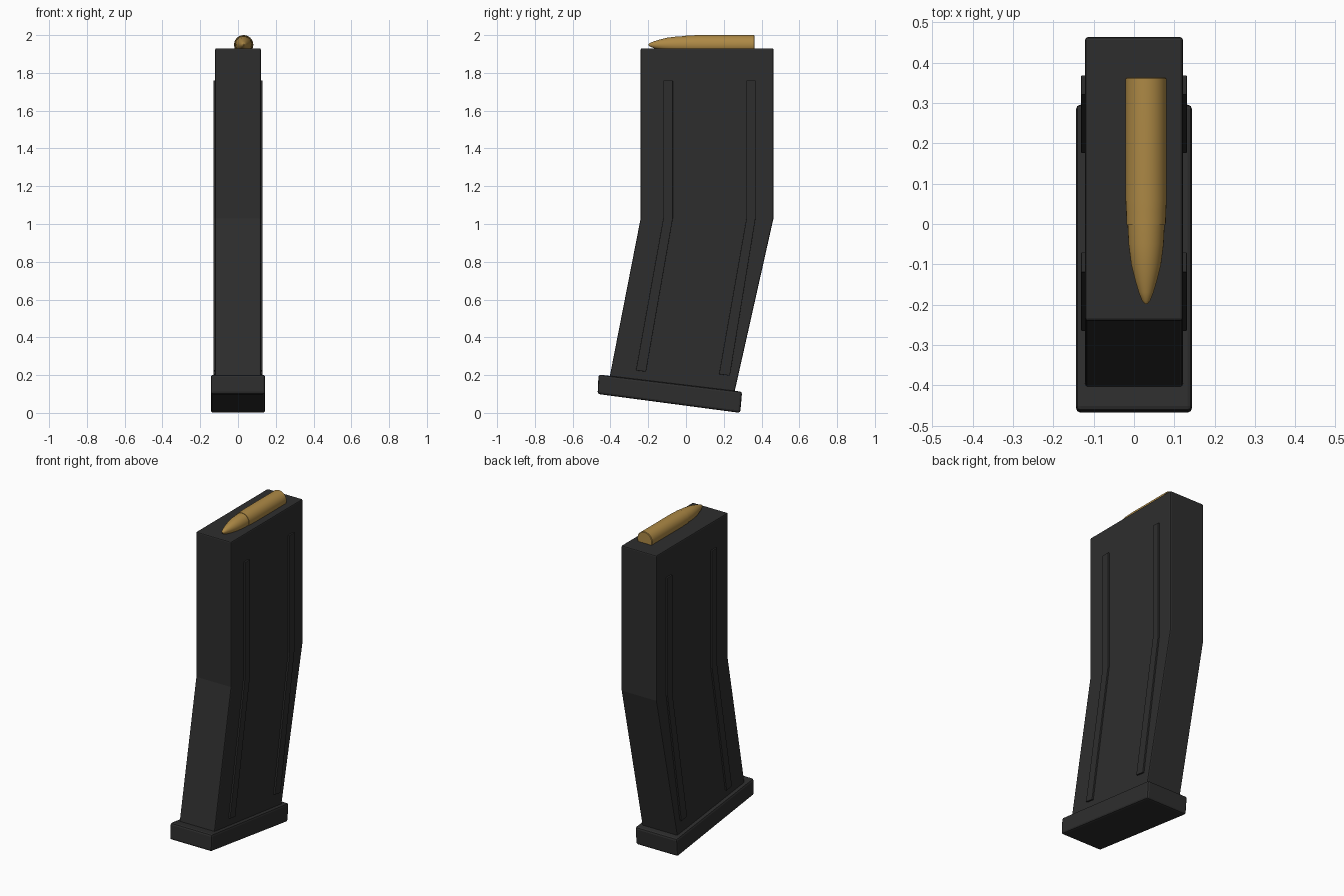
import bpy, bmesh, math

if "Cube" in bpy.data.objects:
    bpy.data.objects.remove(bpy.data.objects["Cube"])

def material(name, rgb):
    m = bpy.data.materials.new(name)
    m.diffuse_color = (*rgb, 1)
    m.use_nodes = True
    m.node_tree.nodes["Principled BSDF"].inputs["Base Color"].default_value = m.diffuse_color
    return m

DARK = material("dark polymer", (0.027, 0.027, 0.027))
BRASS = material("brass", (0.42, 0.25, 0.06))

def finish(bm, name, mat):
    bmesh.ops.recalc_face_normals(bm, faces=bm.faces)
    me = bpy.data.meshes.new(name)
    bm.to_mesh(me)
    bm.free()
    me.materials.append(mat)
    ob = bpy.data.objects.new(name, me)
    bpy.context.collection.objects.link(ob)
    return ob

def slab(name, profile, x0, x1, bevel):
    """Extrude a (y, z) side profile from x0 to x1."""
    bm = bmesh.new()
    f = bm.faces.new([bm.verts.new((x0, y, z)) for y, z in profile])
    r = bmesh.ops.extrude_face_region(bm, geom=[f])
    for v in r["geom"]:
        if isinstance(v, bmesh.types.BMVert):
            v.co.x = x1
    ob = finish(bm, name, DARK)
    if bevel:
        b = ob.modifiers.new("bevel", "BEVEL")
        b.width = bevel
        b.segments = 2
        b.limit_method = 'ANGLE'
        b.angle_limit = math.radians(30)
    return ob

# Bent box body
slab("body", [(-0.24, 1.93), (-0.24, 1.03), (-0.41, 0.16), (0.25, 0.08),
              (0.463, 1.03), (0.463, 1.93)], -0.121, 0.121, 0.007)

# Tilted base plate
slab("base_plate", [(-0.463, 0.203), (-0.468, 0.1), (0.287, 0.0), (0.297, 0.112)],
     -0.144, 0.144, 0.012)

# Raised ribs on both sides, following the bend
ribs = {
    "front_rib": [(-0.12, 1.76), (-0.12, 1.03), (-0.265, 0.225), (-0.212, 0.218),
                  (-0.07, 1.03), (-0.07, 1.76)],
    "back_rib": [(0.32, 1.76), (0.32, 1.03), (0.175, 0.205), (0.232, 0.197),
                 (0.368, 1.03), (0.368, 1.76)],
}
for name, prof in ribs.items():
    for side, s in (("right", 1), ("left", -1)):
        slab(f"{side}_{name}", prof, s * 0.11, s * 0.131, 0.002)

# Turned parts of the top cartridge, lying along y
def turned(name, profile, seg=32):
    bm = bmesh.new()
    rings = []
    for y, r in profile:
        rings.append([bm.verts.new((0.03 + r * math.cos(a), y, 1.949 + r * math.sin(a)))
                      for a in (2 * math.pi * i / seg for i in range(seg))])
    for a, b in zip(rings, rings[1:]):
        for i in range(seg):
            j = (i + 1) % seg
            bm.faces.new((a[i], a[j], b[j], b[i]))
    bm.faces.new(rings[0])
    bm.faces.new(rings[-1])
    ob = finish(bm, name, BRASS)
    bpy.context.view_layer.objects.active = ob
    ob.select_set(True)
    bpy.ops.object.shade_smooth_by_angle(angle=math.radians(35))
    ob.select_set(False)

turned("cartridge_case", [(0.363, 0.048), (0.36, 0.051), (0.06, 0.051),
                          (0.03, 0.0495), (-0.003, 0.0485)])
turned("cartridge_tip", [(0.01, 0.0465), (-0.05, 0.0435), (-0.1, 0.037), (-0.14, 0.027),
                         (-0.17, 0.018), (-0.19, 0.01), (-0.198, 0.003)])
